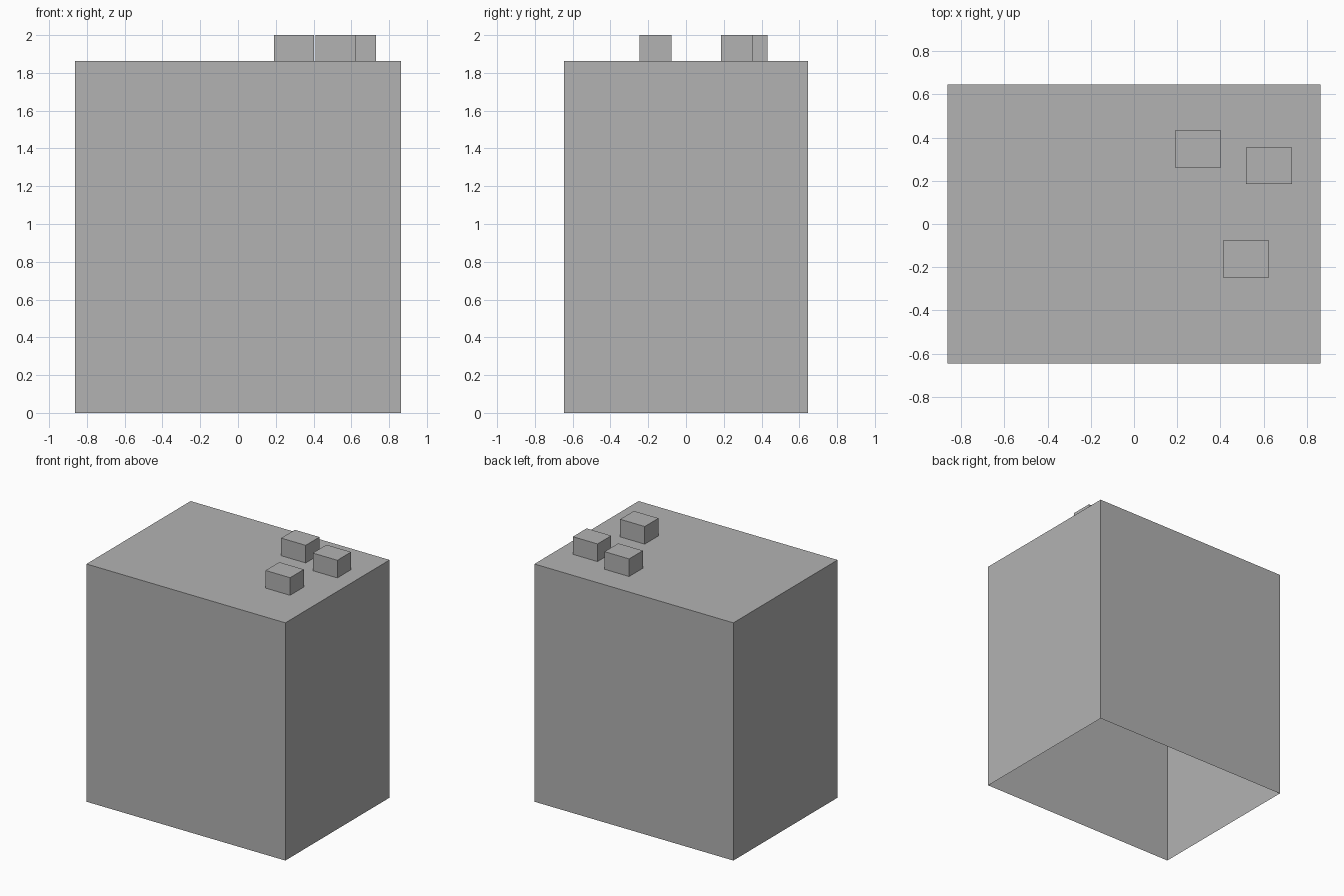
import bpy
import bmesh

cube = bpy.data.objects.get("Cube")
if cube:
    bpy.data.objects.remove(cube, do_unlink=True)

# Single flat colour
grey = bpy.data.materials.new("plain_grey")
grey.use_nodes = True
colour = (0.448, 0.448, 0.448, 1)
grey.diffuse_color = colour
grey.node_tree.nodes["Principled BSDF"].inputs["Base Color"].default_value = colour


def open_box(name, centre, size):
    """Thin-walled box without a floor, with its base at z = centre[2]."""
    bm = bmesh.new()
    bmesh.ops.create_cube(bm, size=1)
    floor = [f for f in bm.faces if f.normal.z < -0.5]
    bmesh.ops.delete(bm, geom=floor, context='FACES_ONLY')
    bmesh.ops.translate(bm, verts=bm.verts, vec=(0, 0, 0.5))
    bmesh.ops.scale(bm, verts=bm.verts, vec=size)
    mesh = bpy.data.meshes.new(name)
    bm.to_mesh(mesh)
    bm.free()
    mesh.materials.append(grey)
    obj = bpy.data.objects.new(name, mesh)
    obj.location = centre
    bpy.context.collection.objects.link(obj)
    return obj


# Main block, open underneath
HEIGHT = 1.862
open_box("building_body", (0, 0, 0), (1.724, 1.29, HEIGHT))

# Small rooftop units
units = {
    "roof_unit_back": (0.297, 0.347),
    "roof_unit_left": (0.625, 0.27),
    "roof_unit_front": (0.518, -0.162),
}
for name, (x, y) in units.items():
    open_box(name, (x, y, HEIGHT), (0.213, 0.17, 2 - HEIGHT))
